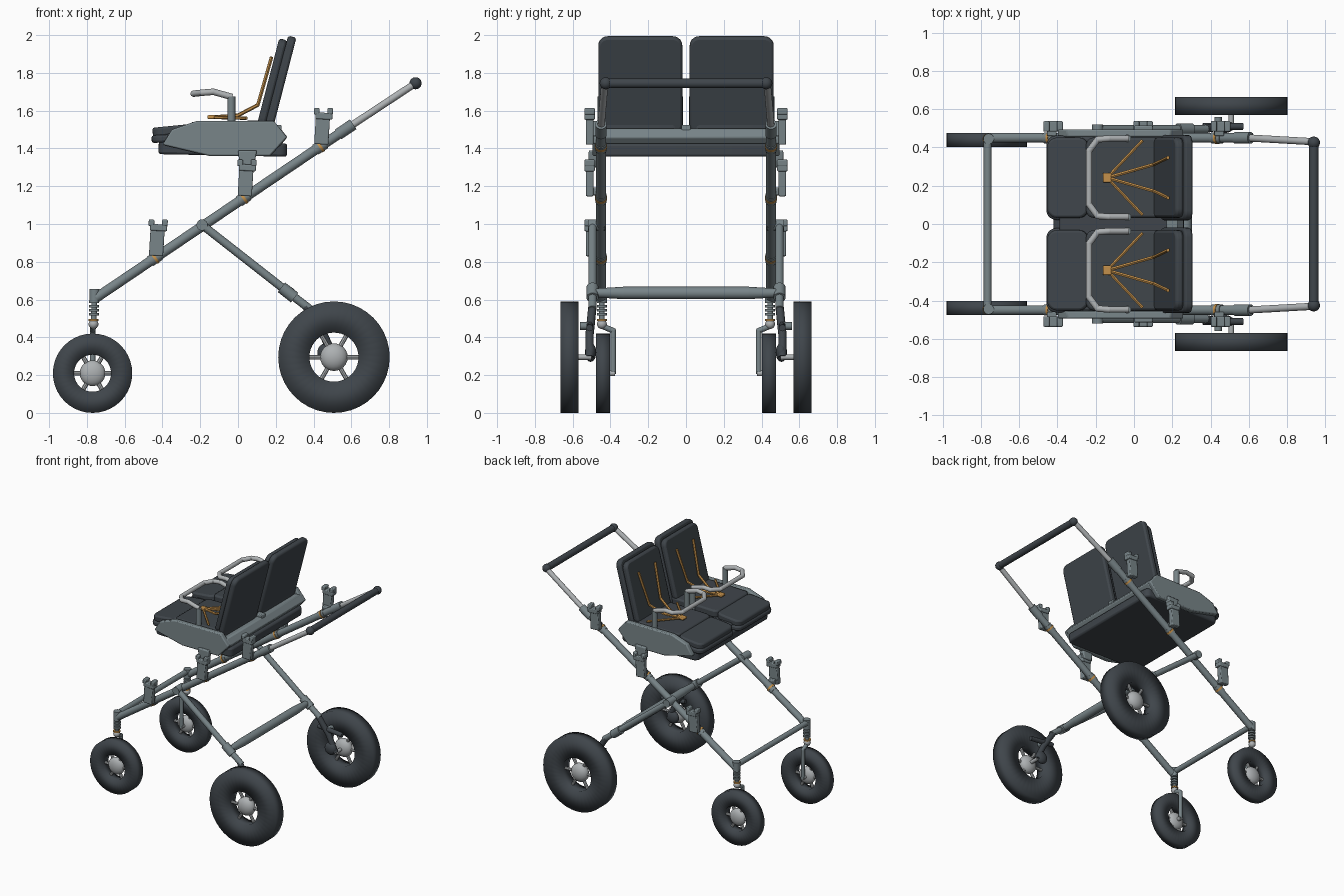
import bpy, bmesh, math
from mathutils import Vector, Matrix

if "Cube" in bpy.data.objects:
    bpy.data.objects.remove(bpy.data.objects["Cube"], do_unlink=True)


def material(name, rgb):
    m = bpy.data.materials.new(name)
    m.use_nodes = True
    m.diffuse_color = (*rgb, 1)
    m.node_tree.nodes["Principled BSDF"].inputs["Base Color"].default_value = (*rgb, 1)
    return m


CHARCOAL = material("charcoal", (0.05, 0.06, 0.07))
FRAME = material("frame_grey", (0.19, 0.235, 0.25))
SILVER = material("silver", (0.42, 0.44, 0.45))
ORANGE = material("orange", (0.55, 0.28, 0.07))


def finish(name, bm, mat, angle=40, bevel=0):
    bmesh.ops.recalc_face_normals(bm, faces=bm.faces)
    me = bpy.data.meshes.new(name)
    bm.to_mesh(me)
    bm.free()
    me.materials.append(mat)
    me.shade_smooth()
    me.set_sharp_from_angle(angle=math.radians(angle))
    ob = bpy.data.objects.new(name, me)
    bpy.context.collection.objects.link(ob)
    if bevel:
        mod = ob.modifiers.new("Bevel", "BEVEL")
        mod.width, mod.segments, mod.limit_method = bevel, 2, "ANGLE"
    return ob


def tube(name, pts, r, mat, r2=None, sides=14):
    """Straight rods between points, with ball joints at the bends."""
    bm = bmesh.new()
    pts = [Vector(p) for p in pts]
    for a, b in zip(pts, pts[1:]):
        rot = (b - a).to_track_quat("Z", "Y").to_matrix().to_4x4()
        bmesh.ops.create_cone(bm, cap_ends=True, segments=sides, radius1=r,
                              radius2=r if r2 is None else r2, depth=(b - a).length,
                              matrix=Matrix.Translation((a + b) / 2) @ rot)
    for p in pts[1:-1]:
        bmesh.ops.create_uvsphere(bm, u_segments=sides, v_segments=8, radius=r,
                                  matrix=Matrix.Translation(p))
    return finish(name, bm, mat)


def ball(name, p, r, mat, squash=1):
    bm = bmesh.new()
    bmesh.ops.create_uvsphere(bm, u_segments=20, v_segments=12, radius=r,
                              matrix=Matrix.Translation(p) @ Matrix.Diagonal((1, squash, 1, 1)))
    return finish(name, bm, mat)


def box(name, p, size, mat, tilt=0, bevel=0.006):
    bm = bmesh.new()
    bmesh.ops.create_cube(bm, size=1, matrix=Matrix.Translation(p)
                          @ Matrix.Rotation(tilt, 4, "Y") @ Matrix.Diagonal((*size, 1)))
    return finish(name, bm, mat, 30, bevel)


def prism(name, outline, y0, y1, mat, bevel=0.008):
    bm = bmesh.new()
    face = bm.faces.new([bm.verts.new((x, y0, z)) for x, z in outline])
    ext = bmesh.ops.extrude_face_region(bm, geom=[face])
    bmesh.ops.translate(bm, vec=(0, y1 - y0, 0),
                        verts=[v for v in ext["geom"] if isinstance(v, bmesh.types.BMVert)])
    return finish(name, bm, mat, 30, bevel)


def cushion(name, p, size, corner, mat, tilt=0, bevel=0.012):
    """Slab with rounded plan corners and soft rims."""
    bm = bmesh.new()
    bmesh.ops.create_cube(bm, size=1, matrix=Matrix.Diagonal((*size, 1)))
    upright = [e for e in bm.edges if abs((e.verts[0].co - e.verts[1].co).z) > size[2] * 0.9]
    bmesh.ops.bevel(bm, geom=upright, offset=corner, segments=5, profile=0.5, affect="EDGES")
    bm.transform(Matrix.Translation(p) @ Matrix.Rotation(tilt, 4, "Y"))
    return finish(name, bm, mat, 40, bevel)


def wheel(name, x, y, r, hole, width, hub):
    bm = bmesh.new()
    h = width / 2
    vs = [bm.verts.new((a, b, 0)) for a, b in ((hole, -h), (r, -h), (r, h), (hole, h))]
    es = [bm.edges.new((vs[i], vs[(i + 1) % 4])) for i in range(4)]
    bmesh.ops.spin(bm, geom=vs + es, cent=(0, 0, 0), axis=(0, 1, 0), angle=math.tau, steps=40)
    bmesh.ops.remove_doubles(bm, verts=bm.verts, dist=1e-4)
    bm.transform(Matrix.Translation((x, y, r)))
    finish(name + "_tyre", bm, CHARCOAL, 180)
    ball(name + "_hub", (x, y, r), hub, SILVER, h / hub)
    for i in range(6):
        a = i * math.tau / 6
        d = Vector((math.cos(a), 0, math.sin(a)))
        c = Vector((x, y, r))
        tube(name + "_spoke", [c, c + d * (hole + 0.01)], 0.012, SILVER, sides=8)


def rail_z(x):
    return 0.61 + 0.675 * (x + 0.75)


for s, side in ((1, "left"), (-1, "right")):
    y = 0.45 * s
    out = 0.495 * s

    # Main rail, handle extension and pivot
    tube(side + "_rail", [(-0.75, y, rail_z(-0.75)), (0.59, y, rail_z(0.59))], 0.026, FRAME)
    tube(side + "_rail_collar", [(0.53, y, rail_z(0.53)), (0.61, y, rail_z(0.61))], 0.031, FRAME)
    tube(side + "_handle_tube", [(0.59, y, rail_z(0.59)), (0.94, 0.43 * s, 1.745)], 0.019, SILVER)
    ball(side + "_handle_joint", (0.94, 0.425 * s, 1.745), 0.032, CHARCOAL)
    tube(side + "_pivot", [(-0.19, 0.43 * s, 0.995), (-0.19, 0.52 * s, 0.995)], 0.03, FRAME)

    # Rear leg, knuckle and suspension arm
    tube(side + "_rear_leg", [(-0.19, out, 0.995), (0.27, out, 0.635), (0.38, out, 0.55)], 0.022, FRAME)
    tube(side + "_leg_collar", [(0.23, out, 0.665), (0.3, out, 0.61)], 0.032, FRAME)
    tube(side + "_suspension_arm", [(0.36, out, 0.565), (0.45, 0.51 * s, 0.42), (0.508, 0.51 * s, 0.295)],
         0.022, CHARCOAL)
    ball(side + "_suspension_ball", (0.47, 0.505 * s, 0.32), 0.05, CHARCOAL, 0.6)
    tube(side + "_brake_bar", [(0.36, 0.51 * s, 0.47), (0.57, 0.51 * s, 0.45)], 0.018, CHARCOAL)
    tube(side + "_brake_pin", [(0.44, 0.5 * s, 0.46), (0.44, 0.56 * s, 0.46)], 0.02, FRAME)
    tube(side + "_rear_axle", [(0.508, 0.5 * s, 0.295), (0.508, 0.62 * s, 0.295)], 0.014, SILVER)
    wheel(side + "_rear_wheel", 0.508, 0.617 * s, 0.295, 0.13, 0.095, 0.073)

    # Front caster: post, spring, fork and wheel
    fy = 0.445 * s
    tube(side + "_caster_post", [(-0.76, fy, 0.59), (-0.76, fy, 0.655)], 0.028, FRAME)
    tube(side + "_spring_core", [(-0.765, fy, 0.46), (-0.76, fy, 0.6)], 0.015, FRAME)
    for k in range(4):
        z = 0.515 + 0.022 * k
        tube(side + "_spring_coil", [(-0.762, fy, z), (-0.762, fy, z + 0.013)], 0.027, FRAME)
    tube(side + "_spring_ring", [(-0.765, fy, 0.487), (-0.765, fy, 0.497)], 0.027, ORANGE)
    ball(side + "_caster_ball", (-0.765, fy, 0.47), 0.026, SILVER)
    tube(side + "_fork", [(-0.765, fy, 0.46), (-0.77, 0.385 * s, 0.435), (-0.77, 0.385 * s, 0.205)],
         0.015, FRAME)
    tube(side + "_front_axle", [(-0.77, 0.375 * s, 0.21), (-0.77, fy, 0.21)], 0.016, SILVER)
    wheel(side + "_front_wheel", -0.77, 0.44 * s, 0.21, 0.098, 0.073, 0.068)

    # Seat adapter brackets on the rail
    for x in (-0.43, 0.04, 0.445):
        z = rail_z(x)
        by = 0.51 * s
        box(side + "_bracket_body", (x, by, z + 0.075), (0.075, 0.04, 0.14), FRAME, 0.06)
        box(side + "_bracket_cap", (x + 0.01, by, z + 0.155), (0.09, 0.055, 0.035), FRAME, 0.06)
        for dx in (-0.028, 0.043):
            box(side + "_bracket_prong", (x + dx, by, z + 0.18), (0.03, 0.055, 0.035), FRAME, 0.06)
        tube(side + "_rail_clamp", [(x - 0.035, y, rail_z(x - 0.035)), (x + 0.015, y, rail_z(x + 0.015))],
             0.03, FRAME)
        box(side + "_bracket_foot", (x, 0.485 * s, z + 0.03), (0.05, 0.05, 0.04), FRAME, 0.06)
        tube(side + "_clamp_ring", [(x - 0.015, y, rail_z(x - 0.015)), (x - 0.003, y, rail_z(x - 0.003))],
             0.033, ORANGE)
    prism(side + "_seat_plug", [(0, 1.39), (0.1, 1.39), (0.085, 1.3), (0.01, 1.3)],
          0.47 * s, 0.515 * s, FRAME)

    # Seat side shell
    prism(side + "_side_panel", [(-0.4, 1.42), (-0.35, 1.5), (-0.22, 1.545), (0.19, 1.545),
                                 (0.26, 1.46), (0.17, 1.36), (-0.15, 1.36)],
          0.455 * s, 0.495 * s, FRAME)

    # Cushions
    cy = 0.242 * s
    lean = -math.radians(75.5)
    cushion(side + "_back_shell", (0.221, cy, 1.735), (0.53, 0.445, 0.045), 0.05, CHARCOAL, lean)
    cushion(side + "_back_cushion", (0.18, cy, 1.745), (0.48, 0.42, 0.045), 0.05, CHARCOAL, lean, 0.014)
    cushion(side + "_seat_cushion", (-0.03, cy, 1.515), (0.44, 0.42, 0.06), 0.04, CHARCOAL, -0.02)
    cushion(side + "_leg_cushion", (-0.345, cy, 1.495), (0.215, 0.42, 0.05), 0.05, CHARCOAL, -0.1)
    cushion(side + "_leg_shell", (-0.33, cy, 1.455), (0.255, 0.44, 0.04), 0.05, CHARCOAL, -0.05)

    # Harness: buckle, lap straps and shoulder straps
    box(side + "_buckle", (-0.14, cy, 1.566), (0.045, 0.05, 0.02), ORANGE)
    for t in (-1, 1):
        tube(side + "_lap_strap", [(-0.14, cy, 1.565), (0.045, cy + 0.195 * t, 1.56)], 0.009, ORANGE, sides=6)
        tube(side + "_shoulder_strap", [(-0.14, cy, 1.565), (0.0, cy + 0.04 * t, 1.575),
                                        (0.105, cy + 0.07 * t, 1.63), (0.178, cy + 0.105 * t, 1.885)],
             0.01, ORANGE, sides=6)

    # Bumper bar with its posts
    for t in (-1, 1):
        py = cy + 0.205 * t
        tube(side + "_bar_post", [(-0.035, py, 1.5), (-0.035, py, 1.675)], 0.021, FRAME)
    bar = [(-0.03, 0.205, 1.672), (-0.13, 0.205, 1.7), (-0.19, 0.2, 1.695), (-0.235, 0.14, 1.69)]
    tube(side + "_bumper_bar", [(a, cy + b, c) for a, b, c in bar]
         + [(a, cy - b, c) for a, b, c in reversed(bar)], 0.017, SILVER)

    # Tapered ends of the rear cross bar
    tube(side + "_cross_bar_end", [(0.27, 0.33 * s, 0.635), (0.27, 0.49 * s, 0.635)], 0.033, FRAME, 0.023)

# Parts that span both sides
tube("rear_cross_bar", [(0.27, -0.33, 0.635), (0.27, 0.33, 0.635)], 0.033, FRAME)
tube("front_cross_bar", [(-0.765, -0.45, 0.63), (-0.765, 0.45, 0.63)], 0.021, FRAME)
tube("handle_grip", [(0.94, -0.42, 1.745), (0.94, 0.42, 1.745)], 0.026, CHARCOAL)
cushion("seat_base", (-0.08, 0, 1.398), (0.68, 0.92, 0.07), 0.04, CHARCOAL, 0.02)
cushion("seat_tray", (-0.08, 0, 1.45), (0.62, 0.91, 0.07), 0.03, CHARCOAL)
prism("seat_back_beam", [(0.17, 1.42), (0.22, 1.41), (0.262, 1.46), (0.225, 1.505), (0.18, 1.505)],
      -0.47, 0.47, FRAME)
box("back_spacer", (0.2, 0, 1.5), (0.06, 0.05, 0.05), FRAME)
